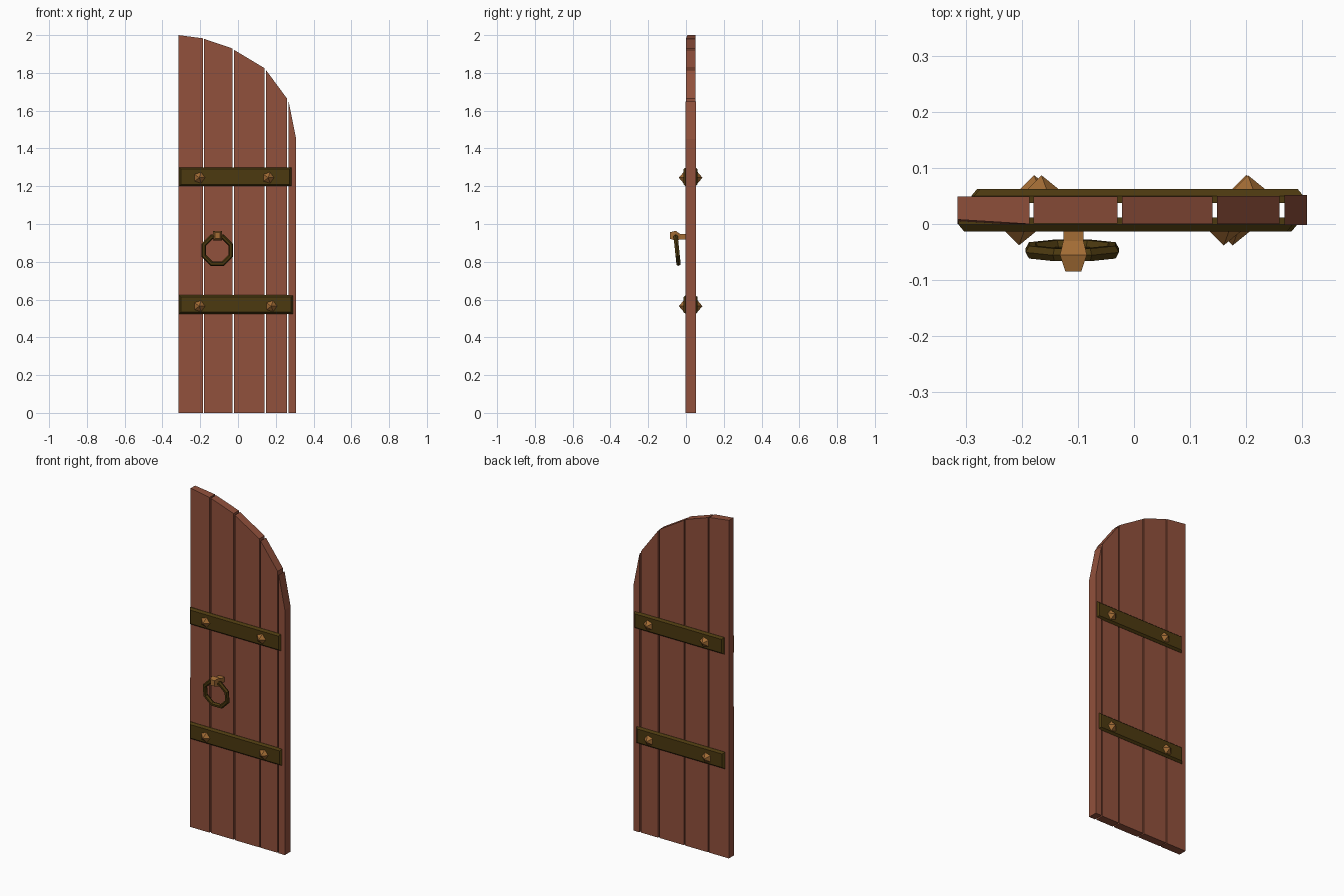
import bpy, bmesh, math
from mathutils import Matrix, Vector

if "Cube" in bpy.data.objects:
    bpy.data.objects.remove(bpy.data.objects["Cube"])


def material(name, rgb):
    m = bpy.data.materials.new(name)
    m.diffuse_color = (*rgb, 1)
    m.use_nodes = True
    m.node_tree.nodes["Principled BSDF"].inputs["Base Color"].default_value = m.diffuse_color
    return m


WOOD = material("red brown wood", (0.285, 0.082, 0.045))
IRON = material("dark iron", (0.072, 0.041, 0.005))
BRASS = material("brass", (0.36, 0.15, 0.035))


def finish(name, bm, mat):
    bmesh.ops.recalc_face_normals(bm, faces=bm.faces)
    me = bpy.data.meshes.new(name)
    bm.to_mesh(me)
    bm.free()
    me.materials.append(mat)
    ob = bpy.data.objects.new(name, me)
    bpy.context.collection.objects.link(ob)
    return ob


def loft(name, rings, mat):
    """Skin a list of equal-length point rings and cap both ends."""
    bm = bmesh.new()
    vs = [[bm.verts.new(p) for p in r] for r in rings]
    n = len(vs[0])
    for a, b in zip(vs, vs[1:]):
        for i in range(n):
            j = (i + 1) % n
            bm.faces.new((a[i], a[j], b[j], b[i]))
    bm.faces.new(vs[0])
    bm.faces.new(vs[-1])
    return finish(name, bm, mat)


def rect(y, x0, x1, z0, z1):
    return [(x0, y, z0), (x1, y, z0), (x1, y, z1), (x0, y, z1)]


# Planks: x0, x1, top at x0, top at x1, front y, back y, lean of the top left corner
planks = [(-0.315, -0.186, 2.0, 1.983, 0.0, 0.049, 0.008),
          (-0.179, -0.029, 1.98, 1.929, 0.001, 0.049, 0),
          (-0.021, 0.140, 1.922, 1.825, 0.0, 0.049, 0),
          (0.148, 0.259, 1.815, 1.665, 0.0, 0.050, 0),
          (0.268, 0.308, 1.648, 1.45, -0.002, 0.052, 0)]
for i, (x0, x1, za, zb, yf, yb, lean) in enumerate(planks):
    front = [(x0, yf, 0), (x1, yf, 0), (x1, yf, zb), (x0, yf + lean, za)]
    back = [(x0, yb, 0), (x1, yb, 0), (x1, yb, zb), (x0, yb, za)]
    loft(f"plank_{i + 1}", [front, back], WOOD)


# Chamfered iron straps with pyramid studs on both faces
def strap(name, x0, x1, z0, z1, y_in, y_mid, y_out):
    c = 0.01
    loft(name, [rect(y_in, x0, x1, z0, z1), rect(y_mid, x0, x1, z0, z1),
                rect(y_out, x0 + c, x1 - c, z0 + c, z1 - c)], IRON)


def stud(name, x, z, y, side):
    bm = bmesh.new()
    ring = [bm.verts.new((x + 0.032 * math.sin(a), y, z + 0.032 * math.cos(a)))
            for a in (math.tau * k / 5 + 0.3 for k in range(5))]
    tip = bm.verts.new((x, y + side * 0.026, z))
    bm.faces.new(ring)
    for k in range(5):
        bm.faces.new((ring[k], ring[(k + 1) % 5], tip))
    finish(name, bm, BRASS)


for label, z0, z1, zs, fx, bx, fs, bs in (
        ("upper", 1.2, 1.3, 1.245, (-0.313, 0.283), (-0.285, 0.302), (-0.205, 0.16), (-0.165, 0.203)),
        ("lower", 0.523, 0.623, 0.565, (-0.313, 0.291), (-0.29, 0.288), (-0.205, 0.176), (-0.178, 0.2))):
    strap(f"{label}_front_strap", *fx, z0, z1, 0.012, -0.001, -0.013)
    strap(f"{label}_back_strap", *bx, z0, z1, 0.037, 0.050, 0.062)
    for k in range(2):
        stud(f"{label}_front_stud_{k + 1}", fs[k], zs, -0.012, -1)
        stud(f"{label}_back_stud_{k + 1}", bs[k], zs, 0.061, 1)

# Brass ring holder: a neck that swells into a knob
cx = -0.108
loft("ring_holder", [rect(0.005, cx - 0.018, cx + 0.018, 0.918, 0.947),
                     rect(-0.03, cx - 0.018, cx + 0.018, 0.918, 0.947),
                     rect(-0.055, cx - 0.024, cx + 0.024, 0.912, 0.964),
                     rect(-0.085, cx - 0.014, cx + 0.014, 0.922, 0.956)], BRASS)

# Hanging pull ring: eight-sided, slightly tilted
bm = bmesh.new()
N, M, R, r = 8, 6, 0.077, 0.013
tilt = Matrix.Translation((-0.11, -0.047, 0.861)) @ Matrix.Rotation(math.radians(6), 4, 'X')
grid = []
for i in range(N):
    a = math.tau * (i + 0.5) / N
    row = []
    for j in range(M):
        b = math.tau * j / M
        d = R + r * math.cos(b)
        row.append(bm.verts.new(tilt @ Vector((d * math.cos(a), r * math.sin(b), d * math.sin(a)))))
    grid.append(row)
for i in range(N):
    for j in range(M):
        p, q = grid[i], grid[(i + 1) % N]
        bm.faces.new((p[j], q[j], q[(j + 1) % M], p[(j + 1) % M]))
finish("pull_ring", bm, IRON)
